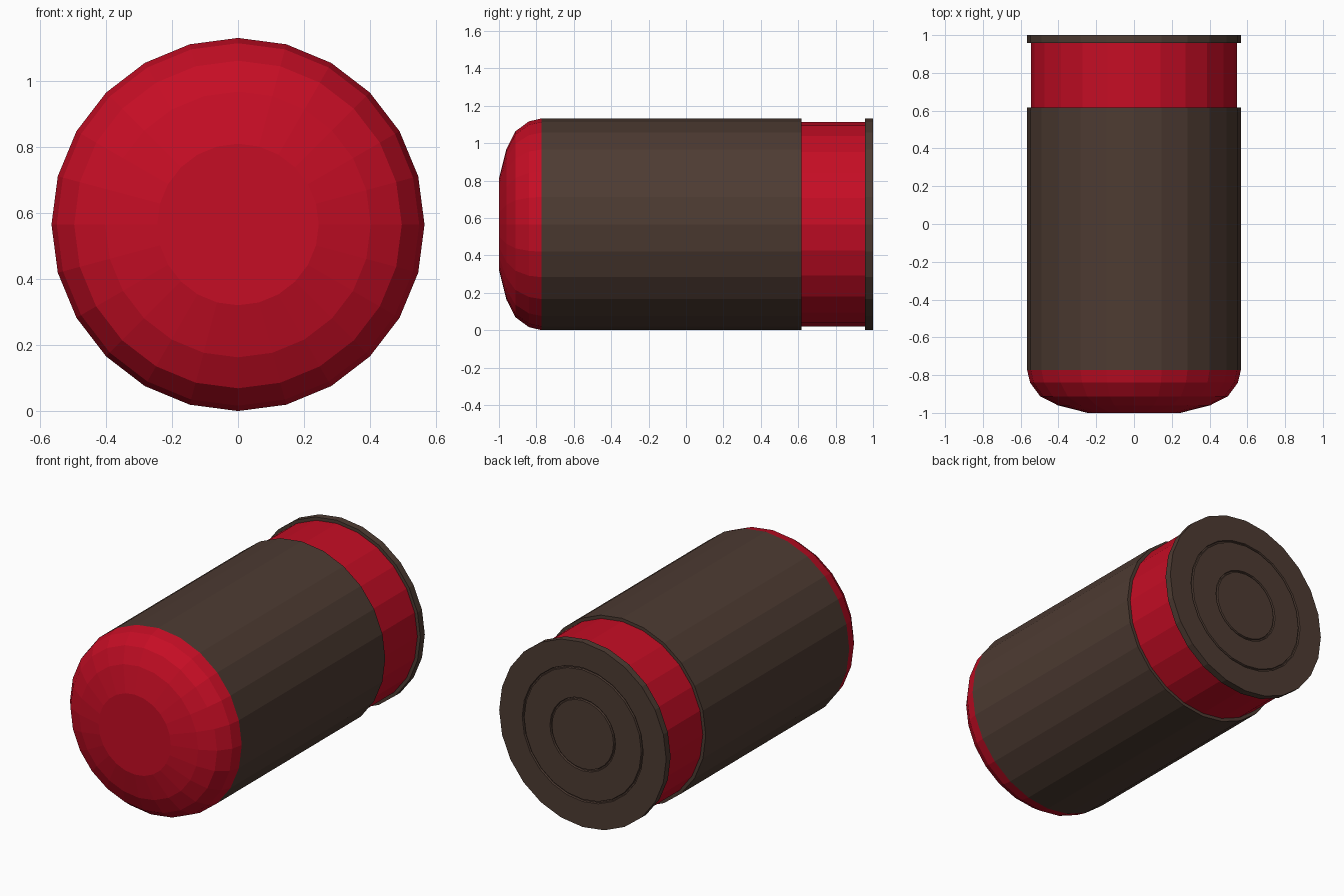
import bpy, bmesh, math

if "Cube" in bpy.data.objects:
    bpy.data.objects.remove(bpy.data.objects["Cube"])

SIDES = 24
CZ = 0.566   # height of the long axis


def material(name, rgb):
    m = bpy.data.materials.new(name)
    m.diffuse_color = (*rgb, 1)
    m.use_nodes = True
    m.node_tree.nodes["Principled BSDF"].inputs["Base Color"].default_value = m.diffuse_color
    return m


RED = material("red", (0.56, 0.004, 0.018))
BROWN = material("dark brown", (0.075, 0.044, 0.032))


def lathe(name, profile, mat):
    """Revolve (y, radius) points around the y axis; radius 0 closes an end."""
    bm = bmesh.new()
    rings = []
    for y, r in profile:
        n = SIDES if r > 0 else 1
        rings.append([bm.verts.new((r * math.sin(2 * math.pi * i / SIDES), y,
                                    CZ + r * math.cos(2 * math.pi * i / SIDES)))
                      for i in range(n)])
    for a, b in zip(rings, rings[1:]):
        for i in range(SIDES):
            j = (i + 1) % SIDES
            if len(a) == 1:
                bm.faces.new((a[0], b[i], b[j]))
            elif len(b) == 1:
                bm.faces.new((a[i], b[0], a[j]))
            else:
                bm.faces.new((a[i], b[i], b[j], a[j]))
    bmesh.ops.recalc_face_normals(bm, faces=bm.faces)
    me = bpy.data.meshes.new(name)
    bm.to_mesh(me)
    bm.free()
    me.materials.append(mat)
    ob = bpy.data.objects.new(name, me)
    bpy.context.collection.objects.link(ob)
    return ob


# rounded nose
lathe("nose_cap", [(-1, 0), (-1, 0.245), (-0.96, 0.403), (-0.912, 0.497),
                   (-0.84, 0.55), (-0.772, 0.566), (-0.772, 0)], RED)
# main tube
lathe("body_tube", [(-0.772, 0), (-0.772, 0.566), (0.617, 0.566), (0.617, 0)], BROWN)
# recessed band behind the tube
lathe("rear_band", [(0.617, 0), (0.617, 0.546), (0.957, 0.546), (0.957, 0)], RED)
# rear rim with two shallow ring grooves
lathe("rear_rim", [(0.957, 0), (0.957, 0.566), (1, 0.566),
                   (1, 0.41), (0.99, 0.407), (0.99, 0.400), (1, 0.397),
                   (1, 0.222), (0.99, 0.219), (0.99, 0.212), (1, 0.209),
                   (1, 0)], BROWN)
